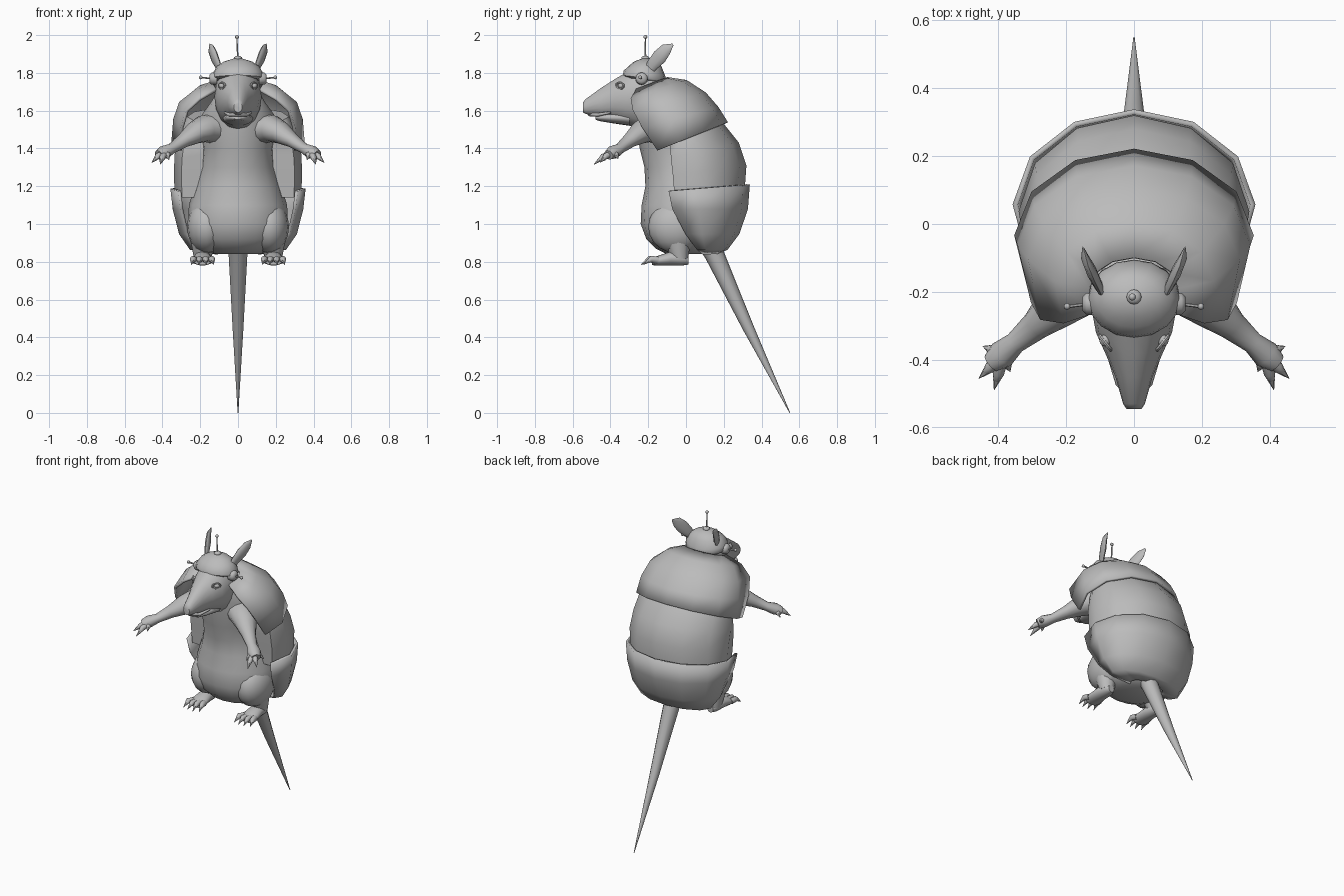
import bpy, bmesh, math
from mathutils import Vector

cube = bpy.data.objects.get("Cube")
if cube:
    bpy.data.objects.remove(cube, do_unlink=True)

grey = bpy.data.materials.new("plain grey")
grey.use_nodes = True
grey.diffuse_color = (0.5, 0.5, 0.5, 1)
grey.node_tree.nodes["Principled BSDF"].inputs["Base Color"].default_value = grey.diffuse_color


def finish(name, bm, sharp_angle=50):
    bmesh.ops.recalc_face_normals(bm, faces=bm.faces)
    mesh = bpy.data.meshes.new(name)
    bm.to_mesh(mesh)
    bm.free()
    for face in mesh.polygons:
        face.use_smooth = True
    mesh.set_sharp_from_angle(angle=math.radians(sharp_angle))
    mesh.materials.append(grey)
    obj = bpy.data.objects.new(name, mesh)
    bpy.context.collection.objects.link(obj)
    return obj


def loft(name, rings, closed=True, caps=True, sharp_angle=50):
    """Skin a list of rings; open rings make a curved sheet."""
    bm = bmesh.new()
    rows = [[bm.verts.new(p) for p in ring] for ring in rings]
    count = len(rows[0])
    for low, high in zip(rows, rows[1:]):
        for i in range(count if closed else count - 1):
            j = (i + 1) % count
            bm.faces.new((low[i], low[j], high[j], high[i]))
    if caps:
        bm.faces.new(rows[0])
        bm.faces.new(rows[-1])
    return finish(name, bm, sharp_angle)


def circle(count):
    turns = [math.tau * i / count for i in range(count)]
    return [(math.cos(a), math.sin(a)) for a in turns]


def level_ring(z, half_width, front, back, count=16):
    mid, depth = (front + back) / 2, (back - front) / 2
    return [(half_width * c, mid + depth * s, z) for c, s in circle(count)]


def upright_ring(y, half_width, top, bottom, lean=0, count=16):
    mid, height = (top + bottom) / 2, (top - bottom) / 2
    return [(half_width * c, y + lean * s, mid + height * s) for c, s in circle(count)]


def tube(name, path, radii, side=1, count=10, flat=1, wide_hint=(0, 0, 1)):
    """Tapered tube; flat squashes the section across the hint direction."""
    points = [Vector(p) for p in path]
    rings = []
    for i, p in enumerate(points):
        along = (points[min(i + 1, len(points) - 1)] - points[max(i - 1, 0)]).normalized()
        u = along.cross(Vector(wide_hint)).normalized()
        v = u.cross(along)
        ring = [p + radii[i] * (u * c + v * s * flat) for c, s in circle(count)]
        rings.append([(q.x * side, q.y, q.z) for q in ring])
    return loft(name, rings)


def ball(name, centre, radii, segments=12):
    bm = bmesh.new()
    bmesh.ops.create_uvsphere(bm, u_segments=segments, v_segments=segments // 2 + 2, radius=1)
    for v in bm.verts:
        v.co = Vector(a * r + b for a, r, b in zip(v.co, radii, centre))
    return finish(name, bm)


def shell_row(width, mid, back, front, z_back, z_front, steps=4, reach=118):
    """Arc from one front edge round the back to the other, sloping front to back."""
    row = []
    for i in range(-steps, steps + 1):
        a = math.radians(reach) * i / steps
        c = math.cos(a)
        y = mid + (back - mid) * c if c > 0 else mid + (front - mid) * c / math.cos(math.radians(reach))
        z = z_front + (z_back - z_front) * (y - front) / (back - front)
        row.append((width * math.sin(a), y, z))
    return row


def shell_band(name, table, solid=False):
    rows = [shell_row(*line) for line in table]
    obj = loft(name, rows, closed=solid, caps=solid, sharp_angle=60)
    if not solid:
        wall = obj.modifiers.new("wall", "SOLIDIFY")
        wall.thickness = 0.016
        wall.offset = 0
    return obj


# Torso, with chest narrowing to the neck
torso = [(.84, .12, -.1, .12), (.87, .2, -.16, .17), (.92, .245, -.21, .2),
         (1, .265, -.24, .22), (1.1, .26, -.235, .24), (1.2, .23, -.215, .24),
         (1.3, .2, -.22, .22), (1.4, .19, -.245, .18), (1.5, .2, -.26, .12),
         (1.58, .19, -.27, .06), (1.65, .14, -.28, -.04), (1.72, .1, -.27, -.1)]
loft("torso", [level_ring(*line) for line in torso])

# Three overlapping armour bands
shell_band("upper_shell", [(.13, -.19, -.1, -.26, 1.77, 1.71), (.23, -.17, 0, -.29, 1.755, 1.66),
                           (.305, -.11, .1, -.28, 1.69, 1.6), (.335, -.07, .165, -.23, 1.615, 1.51),
                           (.345, -.04, .215, -.15, 1.535, 1.39)])
shell_band("middle_shell", [(.27, -.04, .12, -.09, 1.62, 1.55), (.32, -.02, .2, -.085, 1.53, 1.45),
                            (.335, 0, .28, -.08, 1.43, 1.35), (.34, .03, .32, -.07, 1.31, 1.26),
                            (.335, .04, .31, -.06, 1.17, 1.14)], solid=True)
shell_band("lower_shell", [(.35, .05, .33, -.09, 1.21, 1.175), (.338, .06, .32, -.07, 1.08, 1.08),
                           (.305, .08, .275, 0, .95, .95), (.25, .1, .215, .06, .87, .87),
                           (.12, .12, .17, .09, .85, .845)])

# Tail
tube("tail", [(0, .1, .95), (0, .15, .84), (0, .33, .45), (0, .55, 0)],
     [.07, .052, .03, .002], wide_hint=(1, 0, 0))

# Head and long snout
head = [(-.545, .022, 1.645, 1.59), (-.53, .032, 1.662, 1.582), (-.45, .055, 1.72, 1.565),
        (-.38, .085, 1.765, 1.552), (-.32, .112, 1.8, 1.53), (-.25, .125, 1.845, 1.5),
        (-.18, .12, 1.855, 1.52), (-.13, .09, 1.82, 1.6)]
loft("head", [upright_ring(*line) for line in head])

# Lower jaw and mouth lip
jaw = [(-.48, .025, 1.573, 1.553), (-.46, .045, 1.58, 1.545), (-.4, .065, 1.59, 1.535), (-.3, .08, 1.6, 1.52)]
loft("lower_jaw", [upright_ring(*line) for line in jaw])
tube("upper_lip", [(-.07, -.4, 1.59), (-.045, -.47, 1.578), (0, -.51, 1.58), (.045, -.47, 1.578), (.07, -.4, 1.59)],
     [.006, .01, .01, .01, .006], count=8)

# Cap with a thin rim, and its top antenna
cap = [(1.765, .128, -.32, -.11), (1.775, .137, -.335, -.105), (1.8, .133, -.33, -.11),
       (1.835, .112, -.305, -.13), (1.86, .075, -.275, -.155), (1.875, .025, -.235, -.195)]
cap_object = loft("cap", [level_ring(*line) for line in cap])
for v in cap_object.data.vertices:
    # The rim rises over the brow and dips behind
    if v.co.z < 1.81:
        v.co.z += 0.12 * (-0.235 - v.co.y)
ball("antenna_base", (0, -.215, 1.877), (.022, .022, .014))
tube("antenna_rod", [(0, -.215, 1.87), (-.004, -.215, 1.93), (-.005, -.215, 1.99)],
     [.005, .004, .003], count=6, wide_hint=(1, 0, 0))
ball("antenna_tip", (-.005, -.215, 1.99), (.011, .011, .01), 8)

for word, side in (("left", 1), ("right", -1)):
    # Earpiece with its side rod
    tube(word + "_earpiece", [(.11, -.235, 1.77), (.14, -.235, 1.77), (.152, -.235, 1.77)],
         [.034, .032, .02], side, 12)
    tube(word + "_earpiece_rod", [(.14, -.236, 1.77), (.195, -.243, 1.776)], [.005, .005], side, 6)
    ball(word + "_earpiece_tip", (side * .197, -.243, 1.776), (.01, .01, .01), 8)

    # Leaf shaped ear
    tube(word + "_ear", [(.09, -.205, 1.8), (.105, -.18, 1.84), (.125, -.14, 1.885), (.142, -.105, 1.925),
                         (.15, -.07, 1.95)], [.022, .032, .04, .032, .006], side, 10, .4, (1, 0, .3))

    # Eye with an almond lid
    ball(word + "_eye", (side * .084, -.343, 1.732), (.018, .018, .016))
    lid = []
    for c, s in circle(12):
        centre = Vector((side * (.085 + .016 * c), -.35 + .02 * c, 1.732 + .017 * s))
        outward = Vector((side * .5 * c, .6 * c, .8 * s)).normalized()
        axis = Vector((side * .75, -.65, 0))
        lid.append([centre + .006 * (outward * p + axis * q) for p, q in circle(6)])
    loft(word + "_eyelid", lid + lid[:1], caps=False)

    # Arm, palm, fingers and claws
    tube(word + "_arm", [(.11, -.14, 1.5), (.18, -.2, 1.505), (.23, -.245, 1.48), (.29, -.3, 1.44),
                         (.35, -.35, 1.4), (.39, -.385, 1.38), (.42, -.41, 1.365)],
         [.09, .085, .068, .044, .032, .042, .03], side, 12, .85)
    tips = [(.365, -.435, 1.34), (.412, -.488, 1.315), (.457, -.455, 1.325), (.445, -.36, 1.345)]
    for n, tip in enumerate(tips):
        tip = Vector(tip)
        root = Vector((.385, -.385, 1.375))
        knuckle = root.lerp(tip, .55) + Vector((0, 0, .012))
        joint = root.lerp(tip, .72) + Vector((0, 0, .006))
        tube(f"{word}_finger_{n}", [root, knuckle, joint], [.018, .017, .01], side, 8)
        tube(f"{word}_finger_claw_{n}", [knuckle, joint, tip], [.008, .011, .001], side, 6)

    # Thigh, shin and foot
    ball(word + "_thigh", (side * .165, -.05, .985), (.105, .15, .14), 16)
    tube(word + "_shin", [(.17, -.05, .95), (.185, -.04, .88), (.19, -.03, .81)],
         [.09, .062, .042], side, 12, wide_hint=(1, 0, 0))
    foot = [(.012, .022, .83, .785), (-.02, .042, .85, .78), (-.08, .046, .855, .78),
            (-.14, .054, .835, .78), (-.18, .045, .82, .782)]
    foot_object = loft(word + "_foot", [upright_ring(*line) for line in foot])
    foot_object.location.x = side * .188

    # Toes fan out with small claws
    for n in range(4):
        spread = (n - 1.5) * .026
        root = Vector((.188 + spread, -.15, .808))
        reach = .07 - abs(spread) * .5
        knuckle = root + Vector((spread * .3, -reach * .7, .006))
        tip = root + Vector((spread * .5, -reach - .025, -.024))
        tube(f"{word}_toe_{n}", [root, knuckle, knuckle.lerp(tip, .4)], [.02, .017, .01], side, 8)
        tube(f"{word}_toe_claw_{n}", [knuckle, knuckle.lerp(tip, .4), tip], [.008, .01, .001], side, 6)
